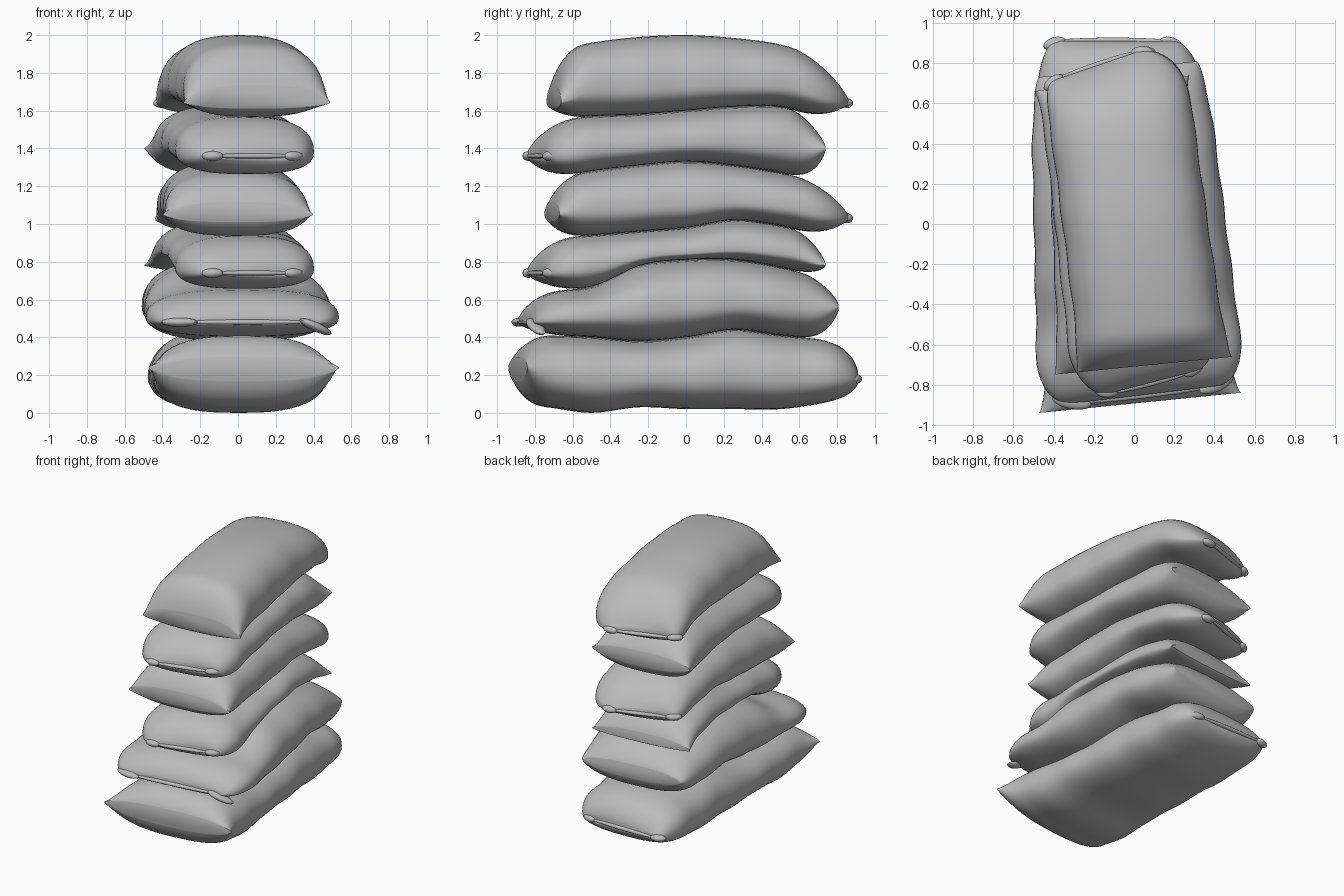
import bpy, bmesh, math
from mathutils import Matrix, Vector

cube = bpy.data.objects.get("Cube")
if cube:
    bpy.data.objects.remove(cube)

cloth = bpy.data.materials.new("grey_cloth")
cloth.use_nodes = True
grey = (0.5, 0.5, 0.5, 1)
cloth.diffuse_color = grey
cloth.node_tree.nodes["Principled BSDF"].inputs["Base Color"].default_value = grey

# Heights of the surfaces between sacks, sampled evenly from front to back
STEP, FIRST = 0.25, -0.75
LAYERS = [
    (.03, .00, .03, .02, .02, .02, .05),
    (.41, .40, .38, .40, .44, .41, .39),
    (.65, .67, .78, .81, .81, .77, .71),
    (.93, .94, .96, .98, 1.02, .99, .93),
    (1.24, 1.28, 1.31, 1.33, 1.31, 1.27, 1.22),
    (1.55, 1.57, 1.58, 1.60, 1.62, 1.62, 1.55),
    (1.91, 1.96, 1.99, 2.00, 1.985, 1.95, 1.87),
]
RINGS, SIDES = 52, 24
SEWN_SKEW = 0.1


def lerp(a, b, t):
    return a + (b - a) * t


def height(layer, y):
    """Smooth height of a layer at depth y."""
    p = min(max((y - FIRST) / STEP, 0), len(layer) - 1.001)
    i, t = int(p), p - int(p)
    a, b, c, d = (layer[min(max(k, 0), len(layer) - 1)] for k in range(i - 1, i + 3))
    return b + 0.5 * t * (c - a + t * (2 * a - 5 * b + 4 * c - d + t * (3 * (b - c) + d - a)))


def puff(d, reach):
    """How far the sack has filled out at distance d from its end."""
    return math.sqrt(max(0, 1 - max(0, 1 - d / reach) ** 2))


def finish(bm, name):
    bmesh.ops.recalc_face_normals(bm, faces=bm.faces)
    mesh = bpy.data.meshes.new(name)
    bm.to_mesh(mesh)
    bm.free()
    mesh.materials.append(cloth)
    obj = bpy.data.objects.new(name, mesh)
    bpy.context.collection.objects.link(obj)
    bpy.ops.object.select_all(action='DESELECT')
    obj.select_set(True)
    bpy.context.view_layer.objects.active = obj
    bpy.ops.object.shade_smooth_by_angle(angle=math.radians(50))


def ellipsoid(name, centre, size, turn, droop=0):
    bm = bmesh.new()
    place = (Matrix.Translation(centre) @ Matrix.Rotation(turn, 4, 'Z')
             @ Matrix.Rotation(droop, 4, 'Y') @ Matrix.Diagonal((*size, 1)))
    bmesh.ops.create_uvsphere(bm, u_segments=14, v_segments=8, radius=1, matrix=place)
    finish(bm, name)


def sack(name, low, high, ends, seams, centres, widths, waist,
         tied, tied_skew, pull, ear_gap, ear_size, droop):
    """Lofted pillow with one sewn knife-edge end and one gathered end with ears."""
    bm = bmesh.new()
    rings = []
    for r in range(RINGS + 1):
        t = 0.5 - 0.5 * math.cos(math.pi * r / RINGS)
        y = lerp(*ends, t)
        to_front, to_back = y - ends[0], ends[1] - y
        to_tied, to_sewn = (to_front, to_back) if tied < 0 else (to_back, to_front)
        fill = puff(to_tied + .004, .25) * puff(to_sewn + .01, .18)
        bottom, top = height(low, y), height(high, y)
        seam = lerp(lerp(*seams, t), lerp(bottom, top, .42), 0.7 * fill ** 3)
        # Sewn corners, body waist, then gathered towards the ears
        half = lerp(*widths, t) / 2
        half *= lerp(1, waist, puff(to_sewn, .42)) + .008 * math.sin(19 * y)
        gather = puff(to_tied, .22)
        half = lerp(ear_gap / 2, half, gather)
        mid = lerp(*centres, t) + pull * (1 - gather)
        skew = lerp(tied_skew, SEWN_SKEW, puff(to_tied, .45))
        # Sharper side seam at the sewn end, round sides elsewhere
        bulge = lerp(.62, .42, puff(to_sewn, .35))
        ring = []
        for k in range(2 * SIDES):
            a = math.pi * k / SIDES
            u = math.copysign(abs(math.cos(a)) ** .7, math.cos(a))
            swell = max(0, 1 - abs(u) ** 2.7) ** bulge
            z = lerp(seam, top if math.sin(a) >= 0 else bottom, fill * swell)
            ring.append(bm.verts.new((mid + half * u, y + skew * half * u, z)))
        rings.append(ring)
    for a, b in zip(rings, rings[1:]):
        for k in range(2 * SIDES):
            n = (k + 1) % (2 * SIDES)
            bm.faces.new((a[k], a[n], b[n], b[k]))
    bm.faces.new(rings[0])
    bm.faces.new(rings[-1])
    finish(bm, name)

    # Twisted cloth ears at both corners of the gathered end
    end = 0 if tied < 0 else 1
    knot = Vector((centres[end] + pull, ends[end], seams[end]))
    for side, label in ((-1, "right"), (1, "left")):
        x = side * ear_gap / 2
        tilt = droop if side > 0 else 0
        spot = knot + Vector((x, tied_skew * x - tied * .012, -tilt * .06))
        ellipsoid(f"{name}_{label}_ear", spot, ear_size, -side * tied * 0.3 + tied_skew, tilt)
    # Folded hem between the ears
    ellipsoid(f"{name}_hem", knot, (ear_gap * .5, .018, .014), math.atan(tied_skew))


SMALL, LARGE = (.058, .032, .026), (.1, .04, .024)
FRONT_TIE = (-1, .26, .02, .43, SMALL, 0)
BACK_TIE = (1, .34, -.08, .44, SMALL, 0)
# name, y ends, seam heights, x centres, widths, waist, then the gathered end:
# direction, skew, sideways pull, ear gap, ear size, ear droop
SACKS = [
    ("bottom_sack", (-.89, .91), (.24, .18), (.03, -.09), (1.0, .84), .93,
     1, .0, -.015, .58, SMALL, 0),
    ("second_sack", (-.85, .77), (.48, .56), (.04, -.08), (.92, .77), 1.13,
     -1, .12, .01, .72, LARGE, .4),
    ("third_sack", (-.79, .70), (.74, .78), (.06, -.11), (.78, .77), .93, *FRONT_TIE),
    ("fourth_sack", (-.71, .79), (1.05, 1.03), (.00, -.09), (.80, .76), .93, *BACK_TIE),
    ("fifth_sack", (-.79, .70), (1.36, 1.40), (.06, -.11), (.78, .77), .93, *FRONT_TIE),
    ("top_sack", (-.70, .79), (1.64, 1.64), (.10, -.10), (.78, .76), .93, *BACK_TIE),
]
for i, (name, *shape) in enumerate(SACKS):
    sack(name, LAYERS[i], LAYERS[i + 1], *shape)
